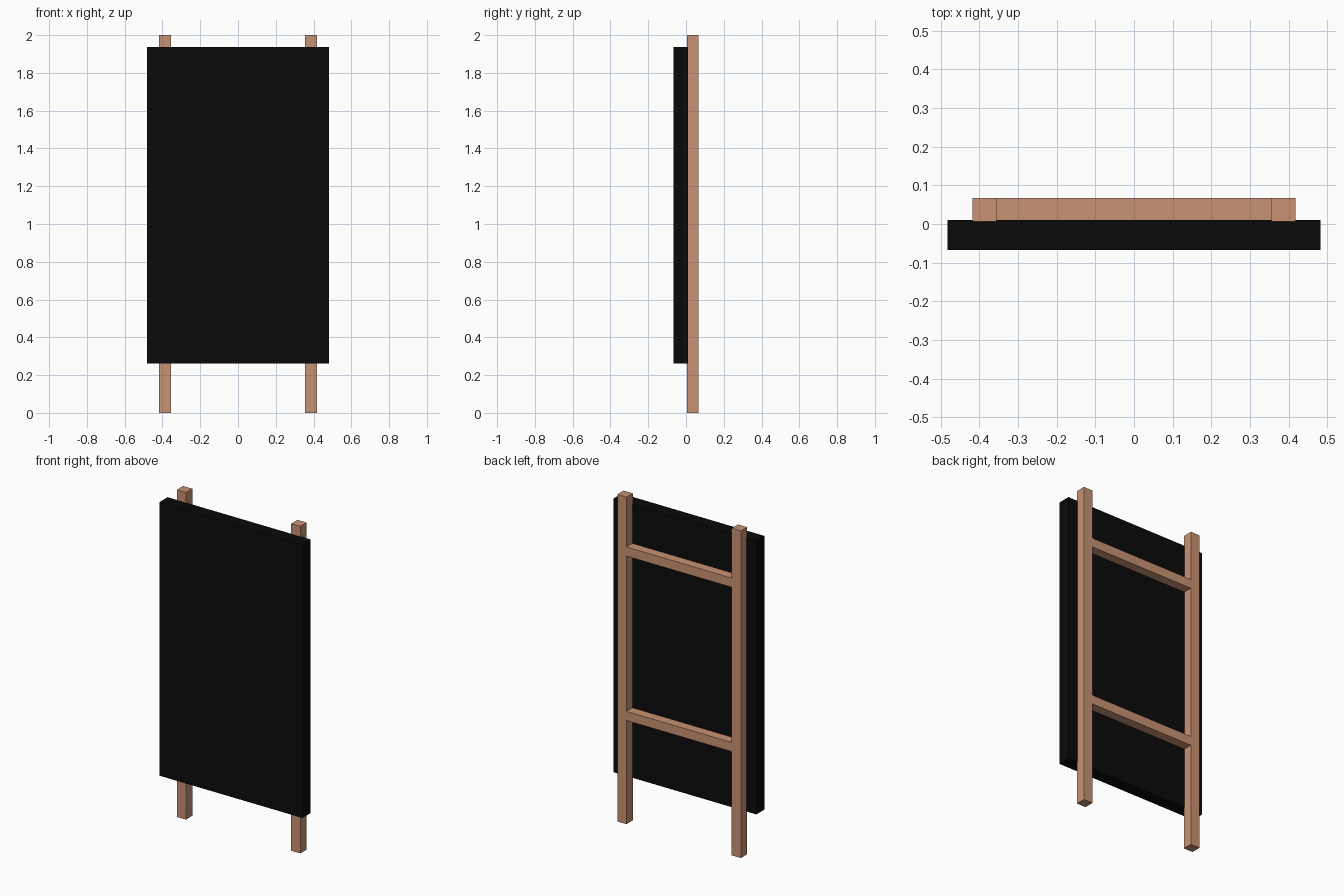
import bpy

if "Cube" in bpy.data.objects:
    bpy.data.objects.remove(bpy.data.objects["Cube"])


def material(name, color):
    mat = bpy.data.materials.new(name)
    mat.diffuse_color = (*color, 1.0)
    mat.use_nodes = True
    mat.node_tree.nodes["Principled BSDF"].inputs["Base Color"].default_value = mat.diffuse_color
    return mat


def box(name, low, high, mat):
    """Axis-aligned box between two corners."""
    bpy.ops.mesh.primitive_cube_add(size=1)
    obj = bpy.context.object
    obj.name = name
    for v in obj.data.vertices:
        v.co = [h if c > 0 else l for c, l, h in zip(v.co, low, high)]
    obj.data.materials.append(mat)
    return obj


wood = material("wood", (0.58, 0.29, 0.17))
black = material("black", (0.003, 0.003, 0.003))

POST_IN, POST_OUT = 0.356, 0.418
FRONT, BACK = 0.006, 0.067

# Display panel, slightly let into the posts
box("panel", (-0.483, -0.067, 0.262), (0.483, 0.01, 1.936), black)

# Upright posts
box("left_post", (-POST_OUT, FRONT, 0), (-POST_IN, BACK, 2), wood)
box("right_post", (POST_IN, FRONT, 0), (POST_OUT, BACK, 2), wood)

# Cross rails between the posts, flush with their back faces
for name, z in (("lower_rail", 0.662), ("upper_rail", 1.667)):
    box(name, (-POST_IN, FRONT, z - 0.028), (POST_IN, BACK, z + 0.028), wood)
